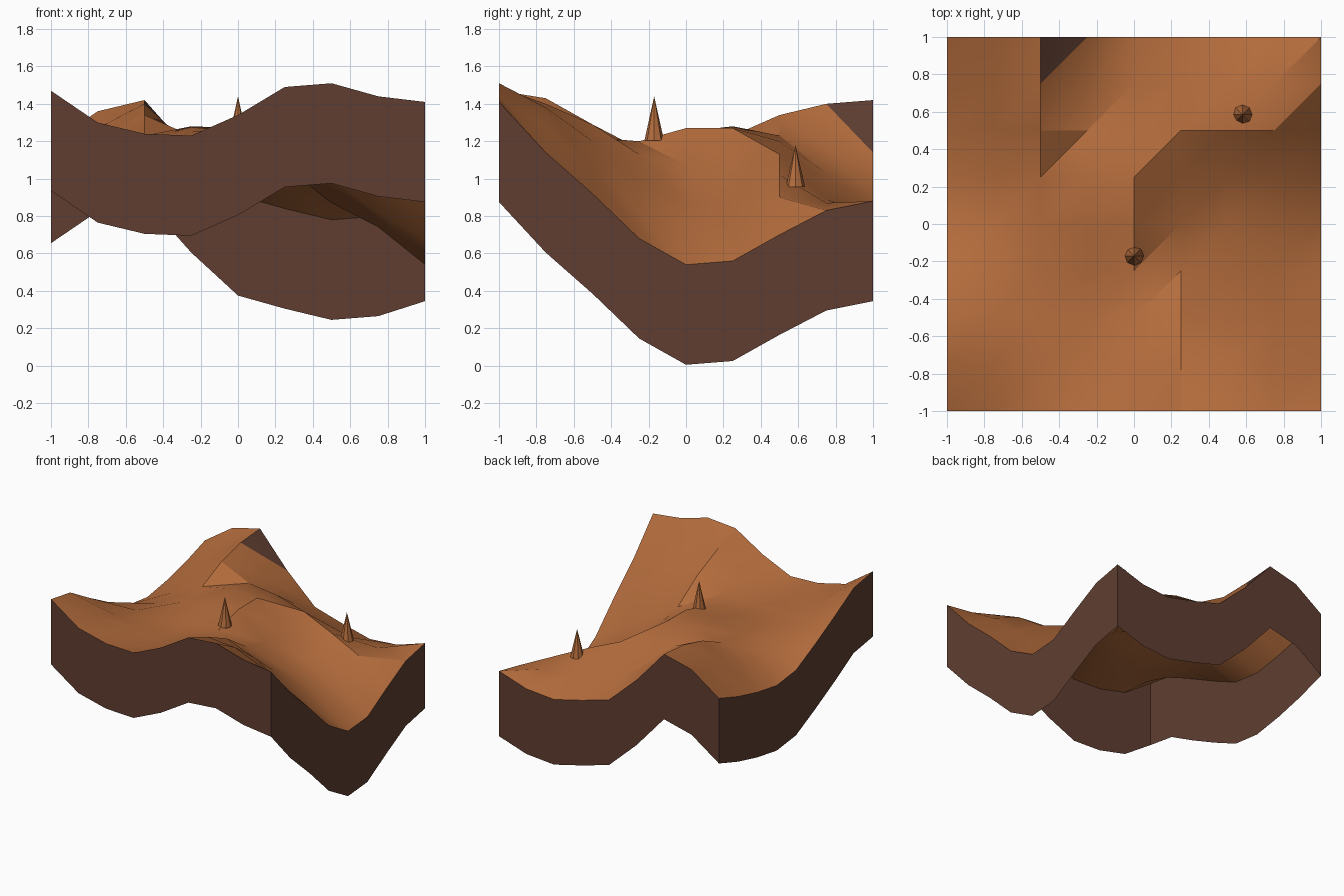
import bpy
import bmesh

cube = bpy.data.objects.get("Cube")
if cube:
    bpy.data.objects.remove(cube, do_unlink=True)


def make_material(name, colour):
    mat = bpy.data.materials.new(name)
    mat.use_nodes = True
    mat.diffuse_color = colour
    mat.node_tree.nodes["Principled BSDF"].inputs["Base Color"].default_value = colour
    return mat


def make_object(name, bm, materials):
    mesh = bpy.data.meshes.new(name)
    bm.normal_update()
    bm.to_mesh(mesh)
    bm.free()
    obj = bpy.data.objects.new(name, mesh)
    bpy.context.collection.objects.link(obj)
    for mat in materials:
        mesh.materials.append(mat)
    bpy.ops.object.select_all(action='DESELECT')
    obj.select_set(True)
    bpy.context.view_layer.objects.active = obj
    bpy.ops.object.shade_smooth_by_angle()
    return obj


clay = make_material("orange clay", (0.46, 0.152, 0.046, 1))
earth = make_material("dark brown earth", (0.115, 0.048, 0.031, 1))

# Ground heights in hundredths, front row first, each row running from -x to +x
HEIGHTS = (
    "147 130 124 123 134 149 151 144 141",
    "143 128 121 119 126 140 138 128 114",
    "129 121 118 118 122 129 120 105 92",
    "116 116 117 119 120 113 100 82 68",
    "104 112 120 125 127 107 87 74 54",
    "101 112 123 128 127 106 87 75 56",
    "105 119 134 123 120 113 102 90 70",
    "111 127 140 117 103 95 89 87 83",
    "119 136 142 114 91 84 78 80 88",
)
CELL = 0.25
WALL_DEPTH = 0.535
rows = [[int(h) / 100 for h in line.split()] for line in HEIGHTS]
last = len(rows) - 1


def ground_point(i, j):
    return (i * CELL - 1, j * CELL - 1, rows[j][i])


# Ground surface, each cell split along the same diagonal
bm = bmesh.new()
grid = [[bm.verts.new(ground_point(i, j)) for i in range(last + 1)]
        for j in range(last + 1)]
for j in range(last):
    for i in range(last):
        a, b = grid[j][i], grid[j][i + 1]
        c, d = grid[j + 1][i + 1], grid[j + 1][i]
        bm.faces.new((a, b, c))
        bm.faces.new((a, c, d))
bm.normal_update()
for face in bm.faces:
    # Bare earth on the steep cliff
    face.material_index = int(face.normal.x > 0.72)
make_object("ground_surface", bm, (clay, earth))


# Outer walls hang from the rim of the ground and stay open underneath
def make_wall(name, rim):
    bm = bmesh.new()
    top = [bm.verts.new(p) for p in rim]
    low = [bm.verts.new((x, y, z - WALL_DEPTH)) for x, y, z in rim]
    for k in range(len(rim) - 1):
        bm.faces.new((low[k], low[k + 1], top[k + 1], top[k]))
    make_object(name, bm, (earth,))


steps = range(last + 1)
make_wall("front_wall", [ground_point(i, 0) for i in steps])
make_wall("left_wall", [ground_point(last, j) for j in steps])
make_wall("back_wall", [ground_point(i, last) for i in reversed(steps)])
make_wall("right_wall", [ground_point(0, j) for j in reversed(steps)])


# Slim rock spires
def make_spire(name, x, y, base, height):
    bm = bmesh.new()
    bmesh.ops.create_cone(bm, cap_ends=True, segments=8, radius1=0.052,
                          radius2=0, depth=height)
    bmesh.ops.translate(bm, vec=(x, y, base + height / 2), verts=bm.verts)
    make_object(name, bm, (clay,))


make_spire("middle_spire", 0, -0.17, 1.205, 0.235)
make_spire("back_spire", 0.58, 0.585, 0.955, 0.225)
